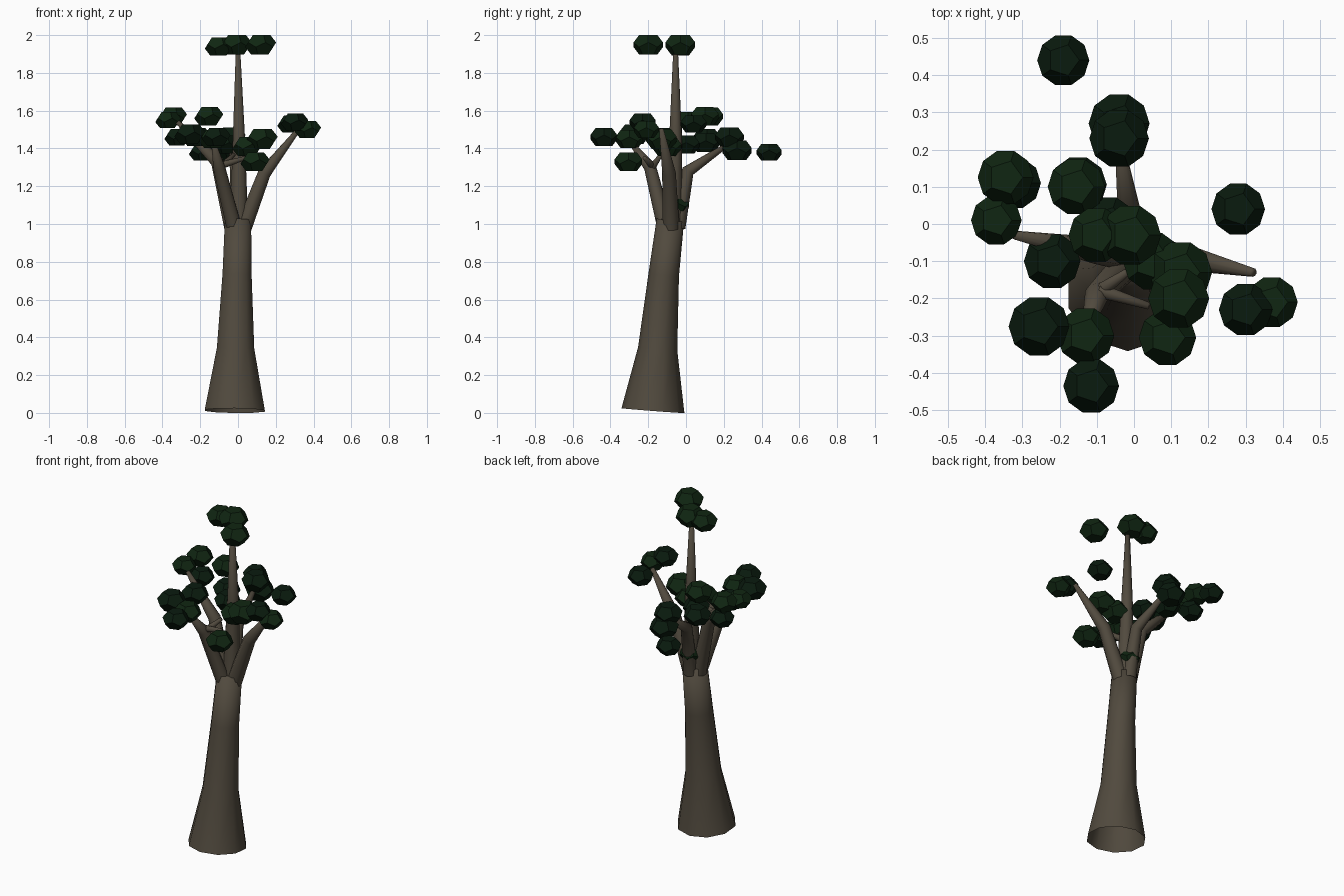
import bpy, bmesh, math
from mathutils import Vector, Matrix

if "Cube" in bpy.data.objects:
    bpy.data.objects.remove(bpy.data.objects["Cube"])


def material(name, rgb):
    m = bpy.data.materials.new(name)
    m.diffuse_color = (*rgb, 1)
    m.use_nodes = True
    m.node_tree.nodes["Principled BSDF"].inputs["Base Color"].default_value = m.diffuse_color
    return m


BARK = material("brown bark", (0.082, 0.068, 0.048))
LIGHT = material("leaf green", (0.005, 0.019, 0.006))
DARK = material("dark leaf green", (0.003, 0.011, 0.0045))


def finish(bm, name, mat, smooth):
    me = bpy.data.meshes.new(name)
    bm.normal_update()
    bm.to_mesh(me)
    bm.free()
    me.materials.append(mat)
    for p in me.polygons:
        p.use_smooth = smooth
    ob = bpy.data.objects.new(name, me)
    bpy.context.collection.objects.link(ob)
    return ob


def tube(name, path, radii, sides=10, cap=True):
    """Tapered tube whose rings stand square to the path."""
    pts = [Vector(p) for p in path]
    bm = bmesh.new()
    rings = []
    for i, p in enumerate(pts):
        t = Vector()
        if i > 0:
            t += (p - pts[i - 1]).normalized()
        if i < len(pts) - 1:
            t += (pts[i + 1] - p).normalized()
        rot = Vector((0, 0, 1)).rotation_difference(t.normalized())
        ring = []
        for k in range(sides):
            a = -math.pi / 2 + 2 * math.pi * k / sides
            off = Vector((math.cos(a), math.sin(a), 0)) * radii[i]
            ring.append(bm.verts.new(p + rot @ off))
        rings.append(ring)
    for a, b in zip(rings, rings[1:]):
        for k in range(sides):
            j = (k + 1) % sides
            bm.faces.new((a[k], a[j], b[j], b[k]))
    if cap:
        bm.faces.new(rings[-1])
    return finish(bm, name, BARK, True)


def leaf_clump(name, x, y, z, r, mat):
    """Squashed dodecahedron resting on a pentagon face."""
    bm = bmesh.new()
    c = r / 0.982
    for rad, h, turn in ((.607, .795, 0), (.982, .188, 0),
                         (.982, -.188, 36), (.607, -.795, 36)):
        for k in range(5):
            a = math.radians(72 * k + turn)
            bm.verts.new((rad * c * math.cos(a), rad * c * math.sin(a), h * c * 0.78))
    bmesh.ops.convex_hull(bm, input=bm.verts)
    bmesh.ops.dissolve_limit(bm, angle_limit=0.05, verts=bm.verts, edges=bm.edges)
    bmesh.ops.recalc_face_normals(bm, faces=bm.faces)
    bmesh.ops.transform(bm, matrix=Matrix.Translation((x, y, z)), verts=bm.verts)
    finish(bm, name, mat, False)


# Trunk, flared and open at the foot
tube("trunk", [(-.017, -.175, .012), (-.013, -.15, .34), (-.005, -.118, .73), (0, -.083, 1.02)],
     [.167, .104, .081, .073])

# Central leader and main limbs
tube("leader", [(.005, -.07, .97), (.005, -.055, 1.45), (0, -.055, 1.93)], [.052, .034, .012])
tube("right_limb", [(.03, -.08, .98), (.14, -.09, 1.27), (.32, -.13, 1.5)], [.045, .036, .012])
tube("left_limb", [(-.03, -.08, .98), (-.11, -.07, 1.33), (-.32, -.03, 1.54)], [.045, .036, .012])
tube("back_limb", [(0, -.045, .98), (-.01, .01, 1.28), (-.04, .22, 1.42)], [.042, .034, .012])
tube("front_limb", [(-.02, -.11, .98), (-.10, -.19, 1.30), (-.13, -.29, 1.43)], [.042, .033, .012])

# Twigs
tube("front_twig", [(-.09, -.18, 1.31), (.04, -.22, 1.35)], [.02, .01])
tube("inner_twig", [(-.09, -.18, 1.30), (-.02, -.13, 1.37)], [.02, .01])

# Leaf clumps: x, y, z, radius, light or dark
CLUMPS = [
    (-.01, -.03, 1.949, .083, 1), (-.10, -.03, 1.94, .076, 1), (.12, -.20, 1.949, .082, 1),
    (-.19, .44, 1.38, .07, 0), (-.04, .27, 1.39, .082, 0), (-.04, .23, 1.46, .08, 0),
    (-.345, .125, 1.57, .075, 1), (-.32, .11, 1.46, .07, 0), (-.37, .01, 1.55, .068, 1),
    (-.155, .10, 1.57, .077, 1), (-.15, .105, 1.43, .077, 0), (-.22, -.10, 1.46, .076, 0),
    (.125, -.13, 1.45, .085, 1), (.09, -.305, 1.33, .077, 1), (-.13, -.30, 1.45, .077, 1),
    (-.115, -.435, 1.46, .075, 0), (-.255, -.275, 1.475, .082, 0), (.05, -.10, 1.41, .08, 1),
    (.28, .04, 1.53, .072, 0), (.37, -.21, 1.50, .07, 1), (.30, -.23, 1.54, .072, 0),
    (.0, -.04, 1.10, .06, 1), (-.07, 0, 1.42, .075, 0),
]
for i, (x, y, z, r, light) in enumerate(CLUMPS):
    leaf_clump(f"leaf_clump_{i + 1}", x, y, z, r, LIGHT if light else DARK)
